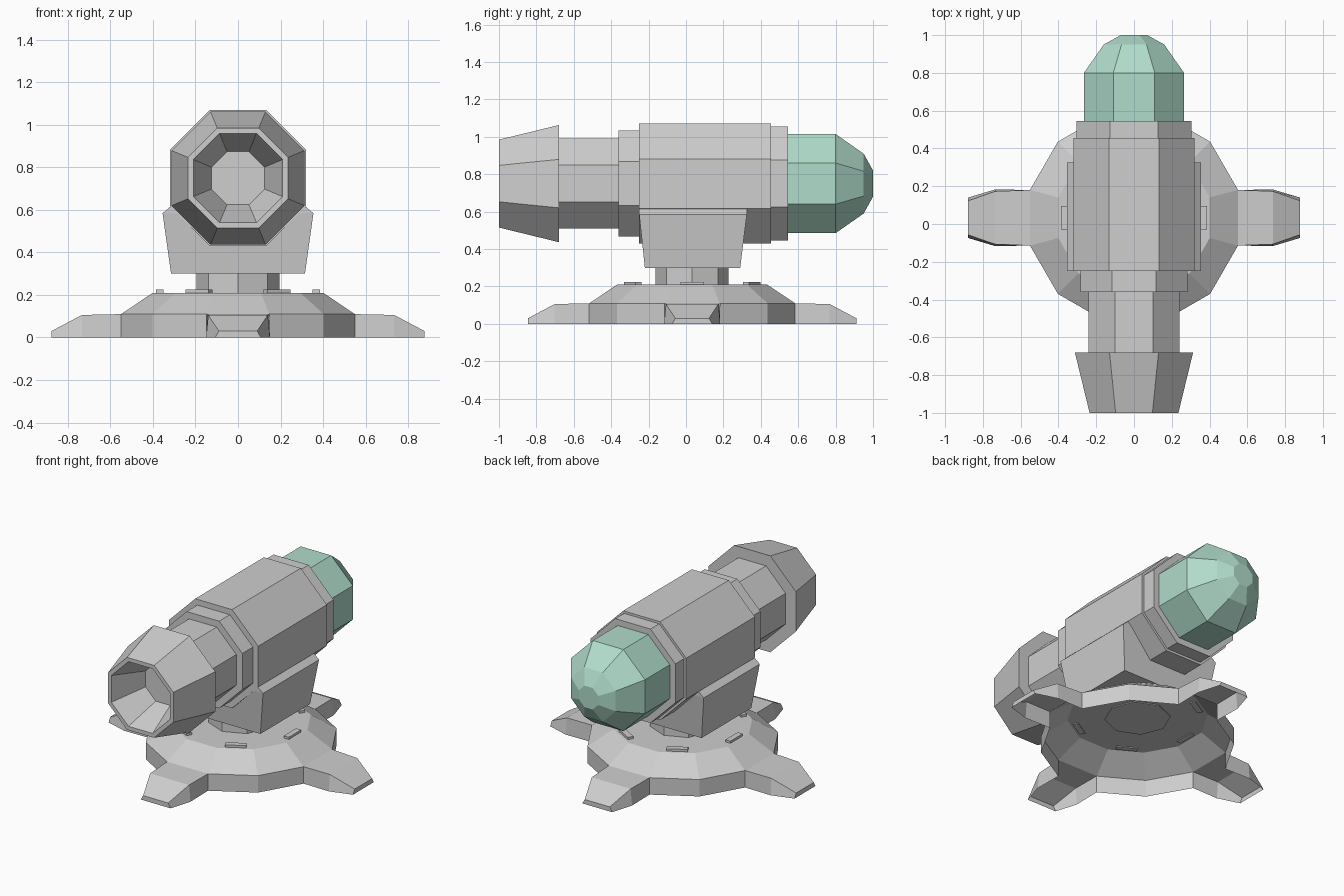
import bpy, bmesh, math
from mathutils import Vector, Matrix

if "Cube" in bpy.data.objects:
    bpy.data.objects.remove(bpy.data.objects["Cube"])

CY = 0.033      # base centre along y
AXIS_Z = 0.75   # height of the tube axis


def material(name, rgb):
    m = bpy.data.materials.new(name)
    m.diffuse_color = (*rgb, 1)
    m.use_nodes = True
    m.node_tree.nodes["Principled BSDF"].inputs["Base Color"].default_value = m.diffuse_color
    return m


GREY = material("light_grey", (0.62, 0.62, 0.62))
GREEN = material("pale_green", (0.434, 0.716, 0.597))


def loft(name, rings, mat=GREY, start=True, end=True, skip=()):
    """Join closed rings of points with quads; skip lists (ring, side) faces left open."""
    bm = bmesh.new()
    vs = [[bm.verts.new(p) for p in r] for r in rings]
    n = len(vs[0])
    for k in range(len(vs) - 1):
        for i in range(n):
            if (k, i) not in skip:
                j = (i + 1) % n
                bm.faces.new((vs[k][i], vs[k][j], vs[k + 1][j], vs[k + 1][i]))
    if start:
        bm.faces.new(vs[0])
    if end:
        bm.faces.new(vs[-1])
    bmesh.ops.recalc_face_normals(bm, faces=bm.faces)
    me = bpy.data.meshes.new(name)
    bm.to_mesh(me)
    bm.free()
    me.materials.append(mat)
    ob = bpy.data.objects.new(name, me)
    bpy.context.collection.objects.link(ob)
    return ob


def flat_ring(n, r, z, turn):
    """Polygon lying flat around the base centre."""
    return [(r * math.cos(turn + i * math.tau / n),
             CY + r * math.sin(turn + i * math.tau / n), z) for i in range(n)]


def octagon(y, half):
    """Upright octagon around the tube axis, half = half of its height."""
    r = half / math.cos(math.pi / 8)
    return [(r * math.cos((i + .5) * math.pi / 4), y,
             AXIS_Z + r * math.sin((i + .5) * math.pi / 4)) for i in range(8)]


def tube(name, sections, mat=GREY, **kw):
    return loft(name, [octagon(y, h) for y, h in sections], mat, **kw)


def rect(hx, y0, y1, z):
    return [(-hx, y0, z), (hx, y0, z), (hx, y1, z), (-hx, y1, z)]


# Base: hollow twelve-sided shell, open underneath and where the feet join
T = math.radians(15)
loft("base", [flat_ring(12, 0.57, 0, T), flat_ring(12, 0.57, 0.11, T),
              flat_ring(12, 0.415, 0.21, T)], start=False,
     skip={(0, 2), (0, 5), (0, 8), (0, 11)})


def foot_section(x, bottom, top, z):
    return [(x, -bottom, 0), (x, -top, z), (x, top, z), (x, bottom, 0)]


# Four feet: hollow shells, open underneath
for k in range(4):
    m = Matrix.Translation((0, CY, 0)) @ Matrix.Rotation(k * math.pi / 2, 4, 'Z')
    secs = [foot_section(0.55, 0.147, 0.147, 0.11),
            foot_section(0.735, 0.15, 0.14, 0.106),
            foot_section(0.878, 0.107, 0.09, 0.03)]
    loft("foot_%d" % (k + 1), [[m @ Vector(p) for p in s] for s in secs],
         start=False, skip={(0, 3), (1, 3)})

# Six small plates on the base top
for k in range(6):
    m = Matrix.Translation((0, CY, 0)) @ Matrix.Rotation(k * math.pi / 3, 4, 'Z')
    rings = [[m @ Vector((x, y, z)) for x, y in
              ((0.35, -0.063), (0.386, -0.063), (0.386, 0.063), (0.35, 0.063))]
             for z in (0.205, 0.225)]
    loft("base_plate_%d" % (k + 1), rings)

# Swivel post
loft("post", [flat_ring(8, 0.195, 0.205, math.pi / 2), flat_ring(8, 0.195, 0.32, math.pi / 2)])

# Cradle holding the tube
loft("cradle", [rect(0.315, -0.22, 0.29, 0.30), rect(0.355, -0.25, 0.325, 0.585),
                rect(0.315, -0.25, 0.325, 0.618)])

# Tube parts, front to back
tube("muzzle", [(-0.68, 0.2), (-0.68, 0.313), (-1.0, 0.235), (-1.0, 0.21), (-0.77, 0.125)],
     start=False)
tube("barrel", [(-0.69, 0.24), (-0.35, 0.24)])
tube("front_collar", [(-0.36, 0.283), (-0.24, 0.283)])
tube("main_body", [(-0.25, 0.32), (0.455, 0.32)])
tube("rear_collar", [(0.445, 0.305), (0.545, 0.305)])
tube("rear_cap", [(0.53, 0.265), (0.80, 0.265), (0.95, 0.16), (1.0, 0.07)], GREEN)
